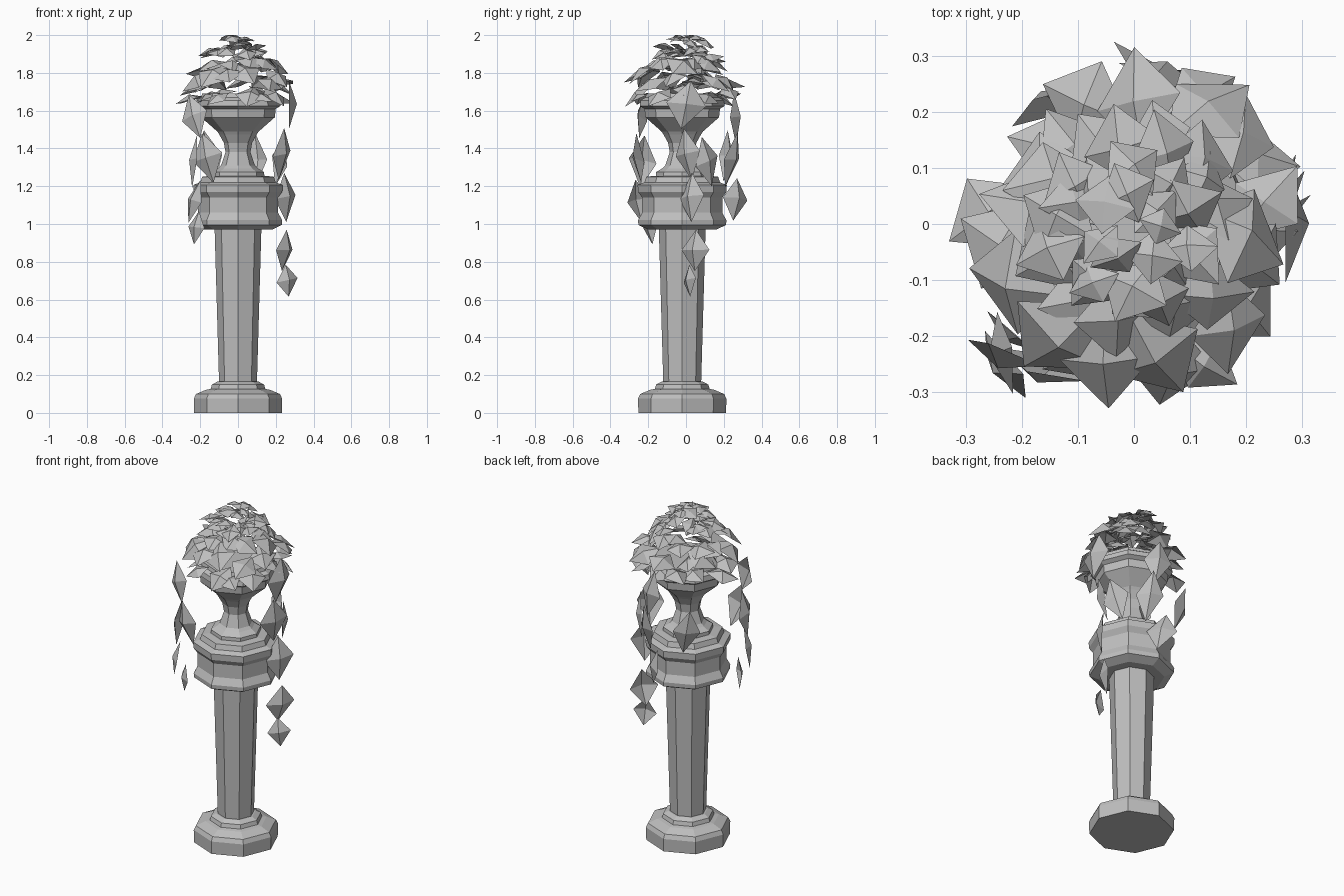
import bpy, bmesh, math, random
from mathutils import Vector, Matrix

cube = bpy.data.objects.get("Cube")
if cube:
    bpy.data.objects.remove(cube, do_unlink=True)
random.seed(11)

grey = bpy.data.materials.new("stone grey")
grey.use_nodes = True
COLOUR = (0.52, 0.52, 0.52, 1)
grey.diffuse_color = COLOUR
grey.node_tree.nodes["Principled BSDF"].inputs["Base Color"].default_value = COLOUR

CENTRE = Vector((0, -0.02, 0))
UP = Vector((0, 0, 1))


def make_object(name, bm):
    mesh = bpy.data.meshes.new(name)
    bm.to_mesh(mesh)
    bm.free()
    mesh.materials.append(grey)
    obj = bpy.data.objects.new(name, mesh)
    bpy.context.collection.objects.link(obj)
    return obj


def turned(name, profile, sides=8):
    """Closed eight-sided turning from (radius, height) pairs."""
    bm = bmesh.new()
    rings = []
    for r, z in profile:
        rings.append([bm.verts.new(CENTRE + Vector((r * math.cos(a), r * math.sin(a), z)))
                      for a in (math.tau * i / sides for i in range(sides))])
    for low, high in zip(rings, rings[1:]):
        for i in range(sides):
            j = (i + 1) % sides
            bm.faces.new((low[i], low[j], high[j], high[i]))
    bm.faces.new(rings[0][::-1])
    bm.faces.new(rings[-1])
    return make_object(name, bm)


def add_leaf(bm, middle, along, normal, length, width):
    """Folded kite leaf with a raised centre."""
    along = along.normalized()
    side = normal.cross(along).normalized()
    normal = along.cross(side)
    rot = Matrix((side, along, normal)).transposed()
    w, h = width / 2, length / 2
    fold = width * 0.2
    shape = [(0, -h, 0), (w, -h * 0.1, 0), (0, h, 0), (-w, h * 0.05, 0)]
    rim = [bm.verts.new(middle + rot @ Vector(p)) for p in shape]
    peak = bm.verts.new(middle + rot @ Vector((0, -h * 0.05, fold)))
    for i in range(4):
        bm.faces.new((rim[i], rim[(i + 1) % 4], peak))


# Pedestal
turned("plinth", [(0.232, 0), (0.234, 0.075), (0.222, 0.1), (0.17, 0.122),
                  (0.145, 0.127), (0.138, 0.15), (0.11, 0.165)])
turned("column", [(0.1, 0.15), (0.124, 0.98)])
turned("capital", [(0.18, 0.97), (0.232, 0.995), (0.234, 1.02), (0.212, 1.06), (0.212, 1.14),
                   (0.234, 1.17), (0.236, 1.207), (0.2, 1.22), (0.19, 1.25), (0.15, 1.255)])

# Urn
turned("urn", [(0.14, 1.25), (0.138, 1.275), (0.105, 1.295), (0.09, 1.31), (0.066, 1.38),
               (0.075, 1.43), (0.1, 1.475), (0.11, 1.49), (0.195, 1.565), (0.2, 1.61),
               (0.225, 1.625), (0.22, 1.655), (0.195, 1.67), (0.19, 1.69)])

# Leafy dome: tiers of radius, height, leaf count, leaf length and droop
bm = bmesh.new()
TIERS = [(0.25, 1.69, 13, 0.16, 0.5), (0.235, 1.77, 13, 0.19, 0.35),
         (0.19, 1.83, 12, 0.17, 0.3), (0.15, 1.885, 11, 0.14, 0.25),
         (0.12, 1.935, 10, 0.12, 0.2), (0.065, 1.975, 7, 0.1, 0.05)]
for t, (radius, height, count, length, droop) in enumerate(TIERS):
    for i in range(count):
        a = math.tau * (i + 0.37 * t + random.uniform(-0.3, 0.3)) / count
        out = Vector((math.cos(a), math.sin(a), 0))
        tangent = UP.cross(out)
        r = radius * random.uniform(0.72, 1.08)
        z = height + random.uniform(-0.035, 0.025)
        tilt = droop + random.uniform(-0.4, 0.45)
        along = out + tangent * random.uniform(-1, 1) - UP * tilt
        normal = UP + out * tilt + tangent * random.uniform(-0.5, 0.5)
        size = length * random.uniform(0.8, 1.15)
        add_leaf(bm, CENTRE * 0.5 + out * r + UP * z, along, normal, size,
                 size * random.uniform(0.75, 1))
for v in bm.verts:
    v.co.z = min(v.co.z, 2)
make_object("dome_leaves", bm)

# Trailing vines: each leaf has x, y, z, length, width and facing angle
VINES = {
    "front_vine": [(-0.23, -0.23, 1.57, 0.24, 0.15, -110), (-0.16, -0.25, 1.35, 0.27, 0.17, -110),
                   (-0.23, -0.23, 1.33, 0.28, 0.15, -170), (-0.23, -0.25, 1.12, 0.24, 0.14, -150),
                   (-0.22, -0.19, 0.98, 0.18, 0.11, -130)],
    "left_vine": [(0.27, 0, 1.63, 0.26, 0.21, 0), (0.23, 0.01, 1.37, 0.28, 0.16, -35),
                  (0.22, 0.11, 1.33, 0.27, 0.15, 35), (0.25, 0.03, 1.14, 0.26, 0.17, -40),
                  (0.245, 0.05, 0.86, 0.22, 0.17, -30), (0.26, 0.02, 0.7, 0.17, 0.13, -60)],
    "back_vine": [(0.05, 0.26, 1.56, 0.28, 0.16, 70), (0.09, 0.24, 1.34, 0.3, 0.15, 60),
                  (-0.15, 0.21, 1.36, 0.28, 0.15, 120), (0.02, 0.26, 1.13, 0.23, 0.17, 40)],
}
for name, leaves in VINES.items():
    bm = bmesh.new()
    for x, y, z, length, width, angle in leaves:
        a = math.radians(angle)
        facing = Vector((math.cos(a), math.sin(a), 0))
        lean = UP.cross(facing) * random.uniform(-0.3, 0.3) + facing * random.uniform(-0.2, 0.2)
        add_leaf(bm, Vector((x, y, z)), lean - UP, facing, length, width)
    make_object(name, bm)
